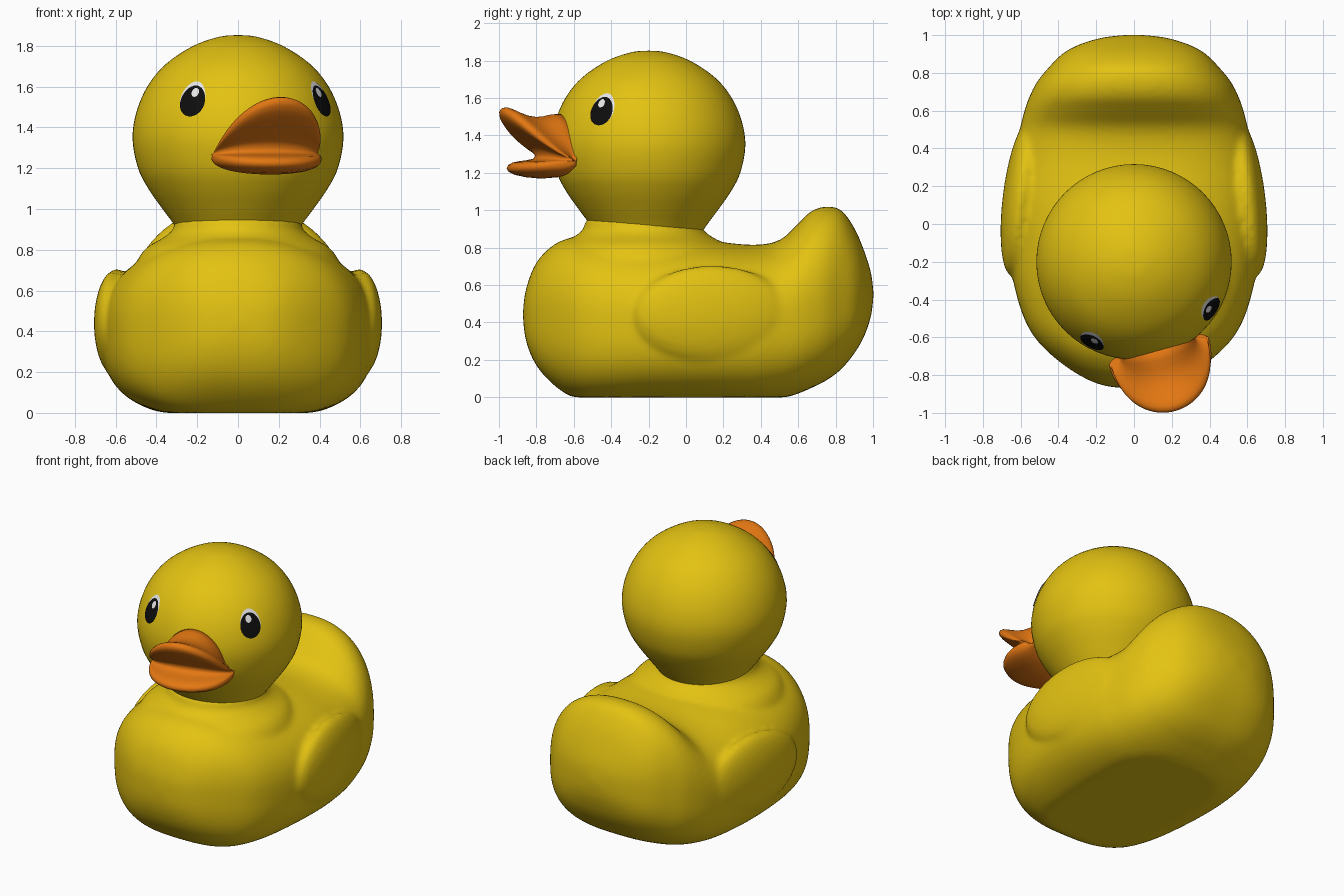
import bpy, bmesh, math
from mathutils import Matrix, Vector

if "Cube" in bpy.data.objects:
    bpy.data.objects.remove(bpy.data.objects["Cube"])

TURN = math.radians(15.5)      # the head looks a little to +x
HEAD = Vector((0, -0.2, 0))


def material(name, rgb):
    m = bpy.data.materials.new(name)
    m.diffuse_color = (*rgb, 1)
    m.use_nodes = True
    m.node_tree.nodes["Principled BSDF"].inputs["Base Color"].default_value = m.diffuse_color
    return m


YELLOW = material("yellow", (0.77, 0.54, 0.006))
ORANGE = material("orange", (0.77, 0.185, 0.006))
BLACK = material("black", (0.004, 0.004, 0.004))
WHITE = material("white", (0.8, 0.8, 0.8))


def spline(pts, steps):
    """Catmull-Rom resampling of tuples of any length."""
    out = []
    for i in range(len(pts) - 1):
        p0, p1 = pts[max(i - 1, 0)], pts[i]
        p2, p3 = pts[i + 1], pts[min(i + 2, len(pts) - 1)]
        for k in range(steps):
            t = k / steps
            out.append([0.5 * (2 * b + (c - a) * t + (2 * a - 5 * b + 4 * c - d) * t * t
                               + (3 * b - a - 3 * c + d) * t ** 3)
                        for a, b, c, d in zip(p0, p1, p2, p3)])
    out.append(list(pts[-1]))
    return out


def loft(bm, rings, caps=True):
    """Skin closed rings of points."""
    vs = [[bm.verts.new(p) for p in r] for r in rings]
    n = len(vs[0])
    for a, b in zip(vs, vs[1:]):
        for j in range(n):
            bm.faces.new((a[j], a[(j + 1) % n], b[(j + 1) % n], b[j]))
    if caps:
        bm.faces.new(vs[0])
        bm.faces.new(vs[-1])


def finish(bm, name, mat):
    bmesh.ops.remove_doubles(bm, verts=bm.verts, dist=0.0004)
    bmesh.ops.recalc_face_normals(bm, faces=bm.faces)
    for f in bm.faces:
        f.smooth = True
    me = bpy.data.meshes.new(name)
    bm.to_mesh(me)
    bm.free()
    me.materials.append(mat)
    ob = bpy.data.objects.new(name, me)
    bpy.context.collection.objects.link(ob)
    return ob


def revolve(bm, profile, cy, seg=64):
    loft(bm, [[(r * math.cos(2 * math.pi * i / seg), cy + r * math.sin(2 * math.pi * i / seg), z)
               for i in range(seg)] for z, r in profile])


def power(v, e):
    return math.copysign(abs(v) ** e, v)


# Body: cross-sections along y (y, bottom, widest height, top, half width)
bm = bmesh.new()
stations = [(-.872, .43, .44, .46, .01), (-.855, .30, .45, .58, .16), (-.80, .17, .45, .72, .29),
            (-.70, .06, .44, .82, .43), (-.58, -.01, .43, .86, .54), (-.42, -.03, .42, .87, .61),
            (-.2, -.03, .42, .86, .655), (.1, -.03, .42, .84, .67), (.35, -.03, .42, .815, .64),
            (.5, -.01, .42, .84, .605), (.6, .02, .43, .93, .58), (.67, .05, .45, .995, .555),
            (.75, .09, .48, 1.02, .515), (.83, .15, .5, 1.0, .45), (.9, .235, .52, .905, .38),
            (.95, .32, .54, .79, .29), (.988, .43, .55, .67, .16), (1.003, .54, .55, .56, .01)]
rings = []
for y, zb, zm, zt, hw in spline(stations, 4):
    ring = []
    for i in range(64):
        t = 2 * math.pi * i / 64
        c, s = math.cos(t), math.sin(t)
        e = 2 / 2.3 if s > 0 else 2 / 2.9
        h = (zt - zm) if s > 0 else (zm - zb)
        ring.append((hw * power(c, e), y, max(0, zm + h * power(s, e))))
    rings.append(ring)
loft(bm, rings)

# Neck flare
revolve(bm, spline([(1.0, .2), (.95, .30), (.9, .318), (.86, .365), (.8, .46), (.7, .5), (.6, .4)], 4), -.23)

# Wings, slightly raised on both sides
for side in (-1, 1):
    m = (Matrix.Translation((side * .595, .14, .44)) @ Matrix.Rotation(side * math.radians(7), 4, 'Z')
         @ Matrix.Diagonal((.1, .42, .265, 1)))
    bmesh.ops.create_uvsphere(bm, u_segments=40, v_segments=24, radius=1, matrix=m)

body = finish(bm, "body", YELLOW)
rm = body.modifiers.new("blend", 'REMESH')
rm.mode = 'VOXEL'
rm.voxel_size = 0.018
rm.use_smooth_shade = True
sm = body.modifiers.new("soften", 'SMOOTH')
sm.factor = 0.5
sm.iterations = 6

# Head
head_profile = spline([(1.853, .002), (1.845, .09), (1.80, .22), (1.71, .355), (1.6, .445), (1.47, .5),
                       (1.34, .517), (1.2, .49), (1.1, .44), (1.0, .37), (.94, .325), (.89, .29)], 5)
bm = bmesh.new()
revolve(bm, head_profile, HEAD.y)
finish(bm, "head", YELLOW)


def head_radius(z):
    for (z1, r1), (z2, r2) in zip(head_profile, head_profile[1:]):
        if z2 <= z <= z1:
            return r1 + (r2 - r1) * (z1 - z) / (z1 - z2)
    return 0.3


def facing(s, d, z):
    """Point from sideways, forward and height, in the turned head's frame."""
    return HEAD + Matrix.Rotation(TURN, 3, 'Z') @ Vector((s, -d, z))


# Bill: open-mouth profile (forward, height, half width) swept from corner to corner
bill = [(.44, 1.53, .20), (.54, 1.515, .20), (.62, 1.49, .22), (.72, 1.52, .25), (.79, 1.56, .26),
        (.83, 1.54, .26), (.81, 1.48, .26), (.69, 1.38, .26), (.57, 1.285, .27), (.66, 1.265, .27),
        (.75, 1.26, .27), (.79, 1.225, .27), (.75, 1.185, .27), (.6, 1.165, .27), (.43, 1.17, .25)]
bm = bmesh.new()
rings = []
for i in range(33):
    t = math.pi * (0.01 + 0.98 * i / 32)
    w = math.sin(t)
    rings.append([facing(hw * math.cos(t) * 1.02, .47 + (d - .47) * w ** .8,
                         1.265 + (z - 1.265) * w ** (1.1 if z > 1.265 else .6))
                  for d, z, hw in bill])
loft(bm, rings)
ob = finish(bm, "bill", ORANGE)
ob.modifiers.new("round", 'SUBSURF').levels = 1


# Eyes: thin plates that follow the head surface
def eye_plate(name, side, du, dz, ru, rz, lift, mat):
    bm = bmesh.new()
    rings = []
    for k in range(6):
        f = max(k / 5, .01)
        ring = []
        for i in range(32):
            a = 2 * math.pi * i / 32
            z = 1.54 + dz + rz * f * math.sin(a)
            az = side * (math.radians(43.5) + (du + ru * f * math.cos(a)) / .47)
            r = head_radius(z) + lift
            ring.append(facing(r * math.sin(az), r * math.cos(az), z))
        rings.append(ring)
    loft(bm, rings, caps=False)
    bm.faces.new(bm.verts[:32])
    ob = finish(bm, name, mat)
    centre = HEAD + Vector((0, 0, 1.4))
    if ob.data.polygons[0].normal.dot(ob.data.polygons[0].center - centre) < 0:
        ob.data.flip_normals()


for side, label in ((-1, "left"), (1, "right")):
    eye_plate(label + "_eye_white", side, 0, .002, .068, .084, .003, WHITE)
    eye_plate(label + "_pupil", side, -.004, -.010, .066, .076, .006, BLACK)
    eye_plate(label + "_glint", side, -.012, .032, .020, .022, .009, WHITE)
